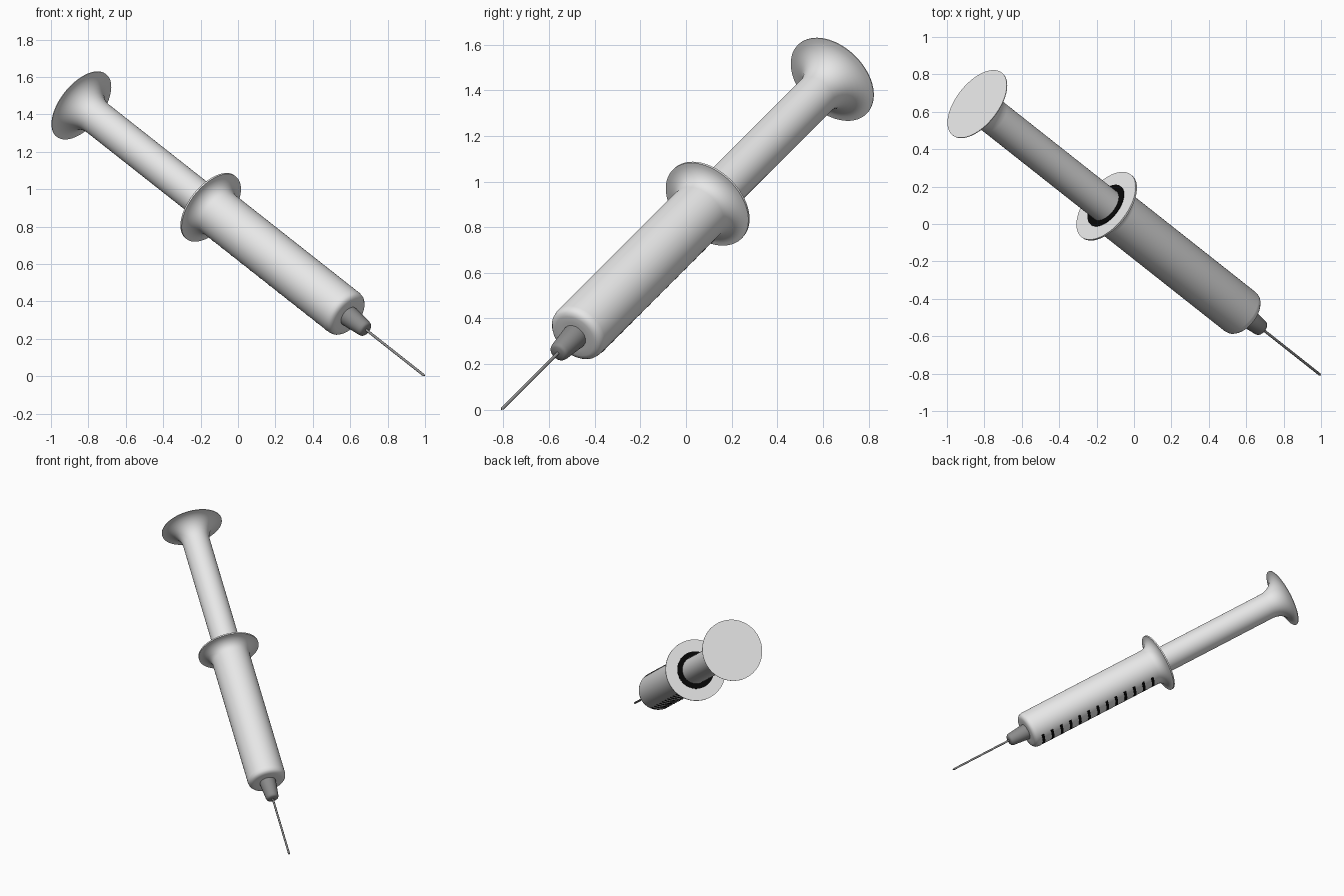
import bpy, bmesh, math
from mathutils import Vector, Matrix

if "Cube" in bpy.data.objects:
    bpy.data.objects.remove(bpy.data.objects["Cube"], do_unlink=True)

# Tilted frame: local z runs from the needle tip to the thumb rest
tip = Vector((1.0, -0.81, 0.0))
axis = (Vector((-0.84, 0.643, 1.45)) - tip).normalized()
LENGTH = 2.755
side = Vector((0.404, 0.85, -0.338))
side = (side - axis * side.dot(axis)).normalized()
FRAME = Matrix.Translation(tip) @ Matrix((side, axis.cross(side), axis)).transposed().to_4x4()


def material(name, value):
    m = bpy.data.materials.new(name)
    m.use_nodes = True
    color = (value, value, value, 1)
    m.diffuse_color = color
    m.node_tree.nodes["Principled BSDF"].inputs["Base Color"].default_value = color
    return m


light_grey = material("light_grey_plastic", 0.8)
dark_grey = material("dark_grey_metal", 0.26)
black = material("black_ink", 0.002)


def finish(name, bm, mat):
    mesh = bpy.data.meshes.new(name)
    bmesh.ops.recalc_face_normals(bm, faces=bm.faces)
    bm.to_mesh(mesh)
    bm.free()
    obj = bpy.data.objects.new(name, mesh)
    bpy.context.collection.objects.link(obj)
    obj.matrix_world = FRAME
    mesh.materials.append(mat)
    bpy.ops.object.select_all(action="DESELECT")
    obj.select_set(True)
    bpy.context.view_layer.objects.active = obj
    bpy.ops.object.shade_smooth_by_angle(angle=math.radians(40))
    return obj


def lathe(name, profile, mat, steps=64):
    """Spin a (radius, height) profile round the long axis."""
    bm = bmesh.new()
    verts = [bm.verts.new((r, 0, z)) for r, z in profile]
    edges = [bm.edges.new(pair) for pair in zip(verts, verts[1:])]
    bmesh.ops.spin(bm, geom=verts + edges, cent=(0, 0, 0), axis=(0, 0, 1),
                   angle=math.tau, steps=steps, use_merge=True)
    bmesh.ops.remove_doubles(bm, verts=bm.verts, dist=0.0001)
    return finish(name, bm, mat)


def flare(r0, r1, z, length, steps=8):
    """Quarter-ellipse trumpet from radius r0 out to r1 at height z."""
    pts = []
    for i in range(steps + 1):
        a = math.pi / 2 * i / steps
        pts.append((r1 - (r1 - r0) * math.cos(a), z - length * (1 - math.sin(a))))
    return pts


ROD, BARREL, DISC = 0.095, 0.133, 0.213
FLANGE = 1.712

# Needle
lathe("needle", [(0, 0), (0.007, 0.012), (0.007, 0.5), (0, 0.5)], dark_grey, 16)

# Nozzle
lathe("nozzle", [(0, 0.47), (0.032, 0.47), (0.041, 0.477), (0.045, 0.49),
                 (0.056, 0.6), (0.056, 0.64), (0, 0.64)], dark_grey, 32)

# Barrel with rounded end and finger flange
lathe("barrel", [(0, 0.612), (0.07, 0.612), (0.1, 0.612), (0.118, 0.617),
                 (0.129, 0.63), (BARREL, 0.65)]
      + flare(BARREL, DISC, FLANGE, 0.07)
      + [(DISC, FLANGE + 0.01), (0, FLANGE + 0.01)], light_grey)

# Black seal ring around the plunger
lathe("seal_ring", [(ROD - 0.005, FLANGE), (BARREL - 0.003, FLANGE),
                    (BARREL - 0.003, FLANGE + 0.014), (ROD - 0.005, FLANGE + 0.014)], black)

# Plunger rod with thumb rest
lathe("plunger", [(0, 1.5), (ROD, 1.5)]
      + flare(ROD, DISC, LENGTH - 0.004, 0.13)
      + [(DISC, LENGTH), (0, LENGTH)], light_grey)

# Graduation marks, thin curved plates along one side of the barrel
bm = bmesh.new()
COUNT, ARC = 14, 8
start, end = math.radians(35), math.radians(82)
for i in range(COUNT):
    z = 0.68 + i * 0.076
    if z > FLANGE - 0.03:
        continue
    rows = []
    for j in range(ARC + 1):
        a = start + (end - start) * j / ARC
        rows.append([bm.verts.new((r * math.cos(a), r * math.sin(a), z + h))
                     for r, h in ((BARREL - 0.003, -0.01), (BARREL + 0.002, -0.01),
                                  (BARREL + 0.002, 0.01), (BARREL - 0.003, 0.01))])
    for a, b in zip(rows, rows[1:]):
        for k in range(4):
            n = (k + 1) % 4
            bm.faces.new((a[k], a[n], b[n], b[k]))
    bm.faces.new(rows[0])
    bm.faces.new(rows[-1])
finish("graduation_marks", bm, black)
